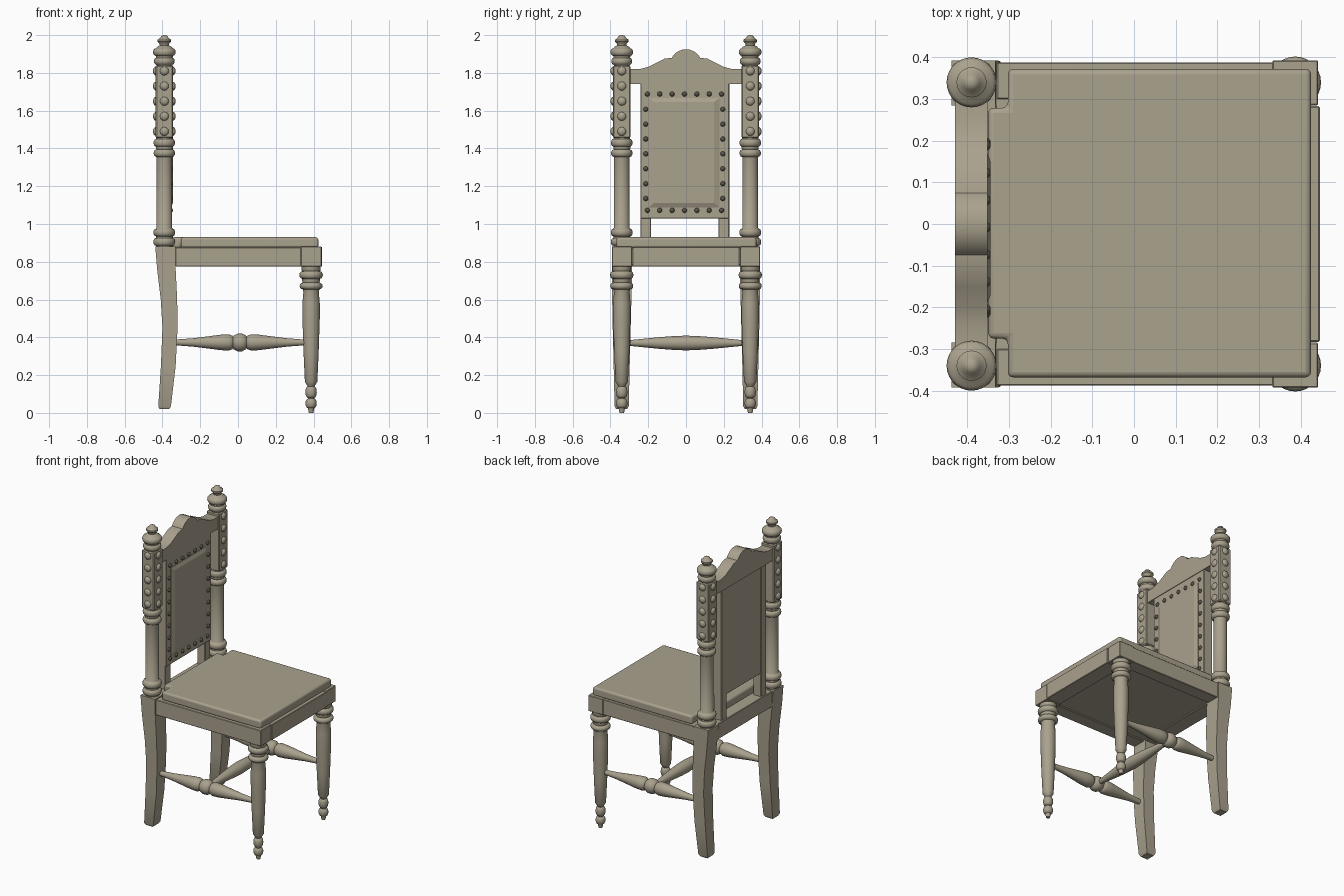
import bpy, bmesh, math
from mathutils import Matrix, Vector

if "Cube" in bpy.data.objects:
    bpy.data.objects.remove(bpy.data.objects["Cube"])


def material(name, rgb):
    m = bpy.data.materials.new(name)
    m.diffuse_color = (*rgb, 1)
    m.use_nodes = True
    m.node_tree.nodes["Principled BSDF"].inputs["Base Color"].default_value = m.diffuse_color
    return m


WOOD = material("beige wood", (0.40, 0.36, 0.27))
DARK = material("dark nail", (0.10, 0.09, 0.065))


def finish(name, bm, mat=WOOD, smooth=True, bevel=0, segs=2):
    bmesh.ops.recalc_face_normals(bm, faces=bm.faces)
    me = bpy.data.meshes.new(name)
    bm.to_mesh(me)
    bm.free()
    ob = bpy.data.objects.new(name, me)
    bpy.context.collection.objects.link(ob)
    me.materials.append(mat)
    if bevel:
        b = ob.modifiers.new("bevel", 'BEVEL')
        b.width, b.segments = bevel, segs
        b.limit_method, b.angle_limit = 'ANGLE', math.radians(40)
    if smooth:
        bpy.ops.object.select_all(action='DESELECT')
        bpy.context.view_layer.objects.active = ob
        ob.select_set(True)
        bpy.ops.object.shade_smooth_by_angle(angle=math.radians(40))
    return ob


def add_box(bm, x0, x1, y0, y1, z0, z1):
    size = Matrix.Diagonal((x1 - x0, y1 - y0, z1 - z0, 1))
    mid = Vector(((x0 + x1) / 2, (y0 + y1) / 2, (z0 + z1) / 2))
    bmesh.ops.create_cube(bm, size=1, matrix=Matrix.Translation(mid) @ size)


def box(name, *dims, bevel=0.003):
    bm = bmesh.new()
    add_box(bm, *dims)
    return finish(name, bm, smooth=False, bevel=bevel, segs=1)


def prism(name, pts, axis, lo, hi, **kw):
    """Extrude a 2D outline along x (points are y,z) or z (points are x,y)."""
    bm = bmesh.new()
    put = (lambda p, h: (h, *p)) if axis == 'x' else (lambda p, h: (*p, h))
    f = bm.faces.new([bm.verts.new(put(p, lo)) for p in pts])
    r = bmesh.ops.extrude_face_region(bm, geom=[f])
    d = Vector(put((0, 0), hi - lo))
    bmesh.ops.translate(bm, vec=d, verts=[v for v in r['geom'] if isinstance(v, bmesh.types.BMVert)])
    return finish(name, bm, **kw)


def loft(name, rings, **kw):
    """Skin a list of equal vertex rings and cap both ends."""
    bm = bmesh.new()
    rs = [[bm.verts.new(p) for p in r] for r in rings]
    n = len(rs[0])
    for a, b in zip(rs, rs[1:]):
        for i in range(n):
            bm.faces.new((a[i], a[(i + 1) % n], b[(i + 1) % n], b[i]))
    bm.faces.new(rs[0])
    bm.faces.new(rs[-1])
    return finish(name, bm, **kw)


def lathe(name, profile, loc, axis='z', n=28):
    rings = []
    for r, h in profile:
        ring = []
        for i in range(n):
            a = 2 * math.pi * i / n
            c, s = r * math.cos(a), r * math.sin(a)
            p = {'z': (c, s, h), 'x': (h, c, s), 'y': (c, h, s)}[axis]
            ring.append(Vector(p) + Vector(loc))
        rings.append(ring)
    return loft(name, rings)


def bead(z, h, r_in, r_out):
    """Half-round ring of a turned profile."""
    ts = [math.pi * k / 6 for k in range(-3, 4)]
    return [(r_in + (r_out - r_in) * math.cos(t), z + h * math.sin(t)) for t in ts]


def domes(name, items, r, depth, mat=WOOD):
    """Round-headed studs; items are (location, direction)."""
    bm = bmesh.new()
    for loc, d in items:
        rot = Vector(d).to_track_quat('Z', 'Y').to_matrix().to_4x4()
        m = Matrix.Translation(loc) @ rot @ Matrix.Diagonal((r, r, depth, 1))
        bmesh.ops.create_uvsphere(bm, u_segments=12, v_segments=8, radius=1, matrix=m)
    return finish(name, bm, mat)


# Turned profiles (radius, height)
FRONT_LEG = ([(.012, 0), (.016, .02)] + bead(.05, .025, .017, .03)
             + bead(.11, .03, .018, .03) + [(.024, .15), (.033, .165), (.04, .32),
             (.046, .50), (.046, .58), (.041, .64)] + bead(.672, .018, .044, .061)
             + [(.047, .70)] + bead(.73, .02, .047, .062) + [(.05, .755), (.05, .78)])
POST = ([(.045, .87)] + bead(.905, .02, .045, .058) + bead(.955, .02, .045, .058)
        + [(.041, .98), (.041, 1.35)] + bead(1.375, .02, .042, .057)
        + [(.045, 1.40)] + bead(1.43, .02, .045, .057) + [(.042, 1.46), (.042, 1.84)]
        + bead(1.862, .018, .044, .055) + [(.045, 1.885)] + bead(1.91, .02, .045, .06)
        + [(.036, 1.94), (.024, 1.945), (.026, 1.955), (.036, 1.965), (.036, 1.975),
           (.022, 1.985), (.017, 1.995), (.006, 2.0)])
half = [(.047, .0), (.047, .012), (.036, .033), (.03, .036), (.036, .04), (.043, .06),
        (.041, .10), (.032, .17), (.022, .25), (.016, .33), (.016, .345)]
SIDE_BAR = [(r, -h) for r, h in reversed(half[1:])] + half
CROSS_BAR = [(.014, -.31), (.02, -.25), (.03, -.15), (.037, -.06), (.039, 0),
             (.037, .06), (.03, .15), (.02, .25), (.014, .31)]

PX, PY, FX = -.39, .34, .387
# Back leg sections: z, back x, front x, inner |y|, outer |y|
BACK_LEG = [(.02, -.415, -.365, .312, .37), (.035, -.422, -.355, .303, .378),
            (.25, -.408, -.33, .298, .383), (.45, -.40, -.32, .293, .388),
            (.60, -.409, -.322, .289, .391), (.76, -.428, -.33, .285, .393),
            (.88, -.438, -.332, .285, .393)]

for s, side in ((-1, "right"), (1, "left")):
    # Legs
    lathe(f"front_leg_{side}", FRONT_LEG, (FX, s * PY, 0))
    loft(f"back_leg_{side}", [[(a, s * i, z), (b, s * i, z), (b, s * o, z), (a, s * o, z)]
                              for z, a, b, i, o in BACK_LEG])
    # Front corner block and side rail
    y0, y1 = sorted((s * .285, s * .393))
    box(f"corner_block_{side}", .332, .442, y0, y1, .775, .88)
    y0, y1 = sorted((s * .30, s * .388))
    box(f"side_rail_{side}", -.33, .335, y0, y1, .775, .877)
    # Back post with square studded block
    lathe(f"back_post_{side}", POST, (PX, s * PY, 0))
    box(f"post_block_{side}", PX - .046, PX + .046, s * PY - .046, s * PY + .046,
        1.455, 1.84, bevel=.006)
    studs = []
    for k in range(5):
        z = 1.49 + .08 * k
        for d in ((1, 0, 0), (-1, 0, 0), (0, s, 0)):
            studs.append((Vector((PX, s * PY, z)) + Vector(d) * .044, d))
    domes(f"post_studs_{side}", studs, .024, .016)
    # Side stretcher
    lathe(f"side_stretcher_{side}", SIDE_BAR, (.01, s * PY, .373), 'x')
    # Stile of the back panel
    y0, y1 = sorted((s * .178 - .006, s * .235 - .006))
    box(f"back_stile_{side}", -.42, -.362, y0, y1, .86, 1.76)

lathe("cross_stretcher", CROSS_BAR, (.01, 0, .37), 'y')

# Seat frame
box("front_rail", .34, .446, -.283, .283, .775, .878)
box("back_rail", -.43, -.33, -.288, .288, .775, .878)
box("seat_base", -.40, .40, -.35, .35, .783, .872)

# Seat pad, notched round the back posts
pad = [(-.35, -.275), (-.303, -.275), (-.303, -.368), (.425, -.368),
       (.425, .372), (-.303, .372), (-.303, .279), (-.35, .279)]
prism("seat_pad", pad, 'z', .872, .93, bevel=.013, segs=3)

# Crest rail with central hump
right = [(.30, 1.82), (.245, 1.82), (.20, 1.832), (.15, 1.857), (.115, 1.875), (.075, 1.88),
         (.066, 1.895), (.045, 1.912), (.02, 1.923)]
crest = [(-.30, 1.74), (.30, 1.74)] + right + [(-y, z) for y, z in reversed(right)]
prism("crest_rail", crest, 'x', -.43, -.352)

# Back panel board and padded centre
box("back_panel", -.417, -.356, -.241, .229, 1.03, 1.75)


def rect(x, y, z0, z1):
    return [(x, -.01 - y, z0), (x, -.01 + y, z0), (x, -.01 + y, z1), (x, -.01 - y, z1)]


loft("back_pad", [rect(-.37, .187, 1.088, 1.668), rect(-.354, .187, 1.088, 1.668),
                  rect(-.344, .158, 1.112, 1.645)], smooth=False)

# Nails round the panel
nails = [((-.356, -.008 + .0655 * k, z), (1, 0, 0)) for k in range(-3, 4) for z in (1.072, 1.688)]
nails += [((-.356, y, 1.135 + .0787 * k), (1, 0, 0)) for k in range(7) for y in (-.213, .195)]
domes("panel_nails", nails, .013, .012, DARK)
